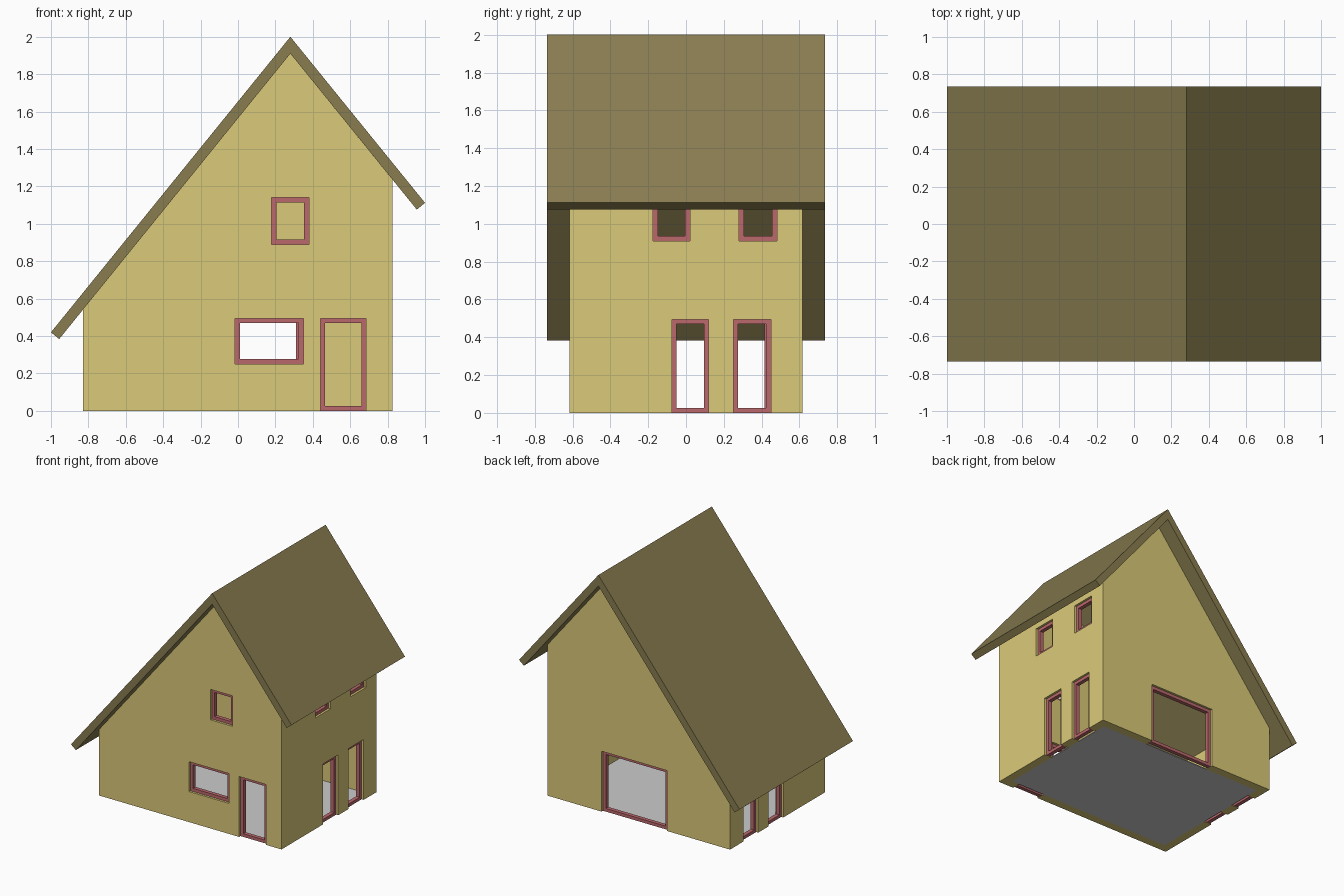
import bpy, bmesh

if "Cube" in bpy.data.objects:
    bpy.data.objects.remove(bpy.data.objects["Cube"])

HX0, HX1, HY = -0.83, 0.825, 0.615      # outer wall faces
T = 0.07                                # wall thickness
RX, SLOPE = 0.28, 1.234                 # ridge position and roof pitch


def material(name, color):
    m = bpy.data.materials.new(name)
    m.diffuse_color = (*color, 1)
    m.use_nodes = True
    m.node_tree.nodes["Principled BSDF"].inputs["Base Color"].default_value = m.diffuse_color
    return m


WALL = material("wall_yellow", (0.71, 0.59, 0.19))
ROOF = material("roof_olive", (0.25, 0.205, 0.08))
TRIM = material("frame_red", (0.49, 0.14, 0.15))


def add_object(name, bm, mat=None):
    bmesh.ops.recalc_face_normals(bm, faces=bm.faces)
    me = bpy.data.meshes.new(name)
    bm.to_mesh(me)
    bm.free()
    ob = bpy.data.objects.new(name, me)
    bpy.context.collection.objects.link(ob)
    if mat:
        me.materials.append(mat)
    return ob


def prism(name, profile, hy, mat=None):
    """Extrude an x-z profile from -hy to hy."""
    bm = bmesh.new()
    face = bm.faces.new([bm.verts.new((x, -hy, z)) for x, z in profile])
    ext = bmesh.ops.extrude_face_region(bm, geom=[face])["geom"]
    moved = [v for v in ext if isinstance(v, bmesh.types.BMVert)]
    bmesh.ops.translate(bm, verts=moved, vec=(0, 2 * hy, 0))
    return add_object(name, bm, mat)


def under_roof(x):
    return 1.91 - SLOPE * abs(x - RX)


def place(side, u, d, z):
    """Point on a wall: u along it, d inward from its outer face."""
    return {"front": (u, -HY + d, z), "back": (u, HY - d, z),
            "left": (HX0 + d, u, z), "right": (HX1 - d, u, z)}[side]


def frame(name, side, u0, u1, z0, z1, w=0.026):
    """Rectangular ring set slightly back in its opening."""
    bm = bmesh.new()
    loops = []
    for k, d in ((0, 0.018), (w, 0.018), (w, 0.05), (0, 0.05)):
        corners = ((u0 + k, z0 + k), (u1 - k, z0 + k), (u1 - k, z1 - k), (u0 + k, z1 - k))
        loops.append([bm.verts.new(place(side, u, d, z)) for u, z in corners])
    for a in range(4):
        la, lb = loops[a], loops[(a + 1) % 4]
        for i in range(4):
            j = (i + 1) % 4
            bm.faces.new((la[i], la[j], lb[j], lb[i]))
    add_object(name, bm, TRIM)


def box_cutter(bm, side, u0, u1, z0, z1):
    """Box through the wall, run below ground for floor-level openings."""
    z0 = -0.1 if z0 == 0 else z0
    a, b = place(side, u0, -0.05, z0), place(side, u1, T + 0.05, z1)
    vs = bmesh.ops.create_cube(bm, size=1)["verts"]
    bmesh.ops.scale(bm, verts=vs, vec=[abs(q - p) for p, q in zip(a, b)])
    bmesh.ops.translate(bm, verts=vs, vec=[(p + q) / 2 for p, q in zip(a, b)])


OPENINGS = [
    ("front_window", "front", -0.015, 0.35, 0.25, 0.495),
    ("front_door", "front", 0.44, 0.685, 0, 0.495),
    ("front_upper_window", "front", 0.18, 0.38, 0.89, 1.14),
    ("back_patio_door", "back", -0.26, 0.335, 0, 0.495),
    ("right_door_a", "right", -0.075, 0.12, 0, 0.495),
    ("right_door_b", "right", 0.25, 0.45, 0, 0.495),
    ("right_upper_window_a", "right", -0.175, 0.02, 0.91, 1.15),
    ("right_upper_window_b", "right", 0.28, 0.48, 0.91, 1.15),
    ("left_door_a", "left", -0.075, 0.12, 0, 0.495),
    ("left_door_b", "left", 0.25, 0.442, 0, 0.495),
]

# Walls: gabled block hollowed out, then cut for doors and windows
walls = prism("walls", [(HX0, 0), (HX1, 0), (HX1, under_roof(HX1)),
                        (RX, 1.91), (HX0, under_roof(HX0))], HY, WALL)
cavity = prism("cavity_cutter", [(HX0 + T, -0.2), (HX1 - T, -0.2),
                                 (HX1 - T, 2.3), (HX0 + T, 2.3)], HY - T)
bm = bmesh.new()
for _, *o in OPENINGS:
    box_cutter(bm, *o)
holes = add_object("opening_cutter", bm)
for cutter in (cavity, holes):
    mod = walls.modifiers.new(cutter.name, 'BOOLEAN')
    mod.operation, mod.solver, mod.object = 'DIFFERENCE', 'EXACT', cutter
    cutter.hide_render = True
    cutter.hide_viewport = True
    cutter.display_type = 'WIRE'

# Door and window frames
for name, *o in OPENINGS:
    frame(name + "_frame", *o)

# Roof: bent slab overhanging all sides
prism("roof", [(-1, 0.42), (RX, 2), (1, 1.112), (0.956, 1.076),
               (RX, 1.91), (-0.956, 0.384)], 0.735, ROOF)

# Floor: thin slab inside the walls
prism("floor", [(HX0 + T, 0), (HX1 - T, 0), (HX1 - T, 0.006), (HX0 + T, 0.006)], HY - T)
